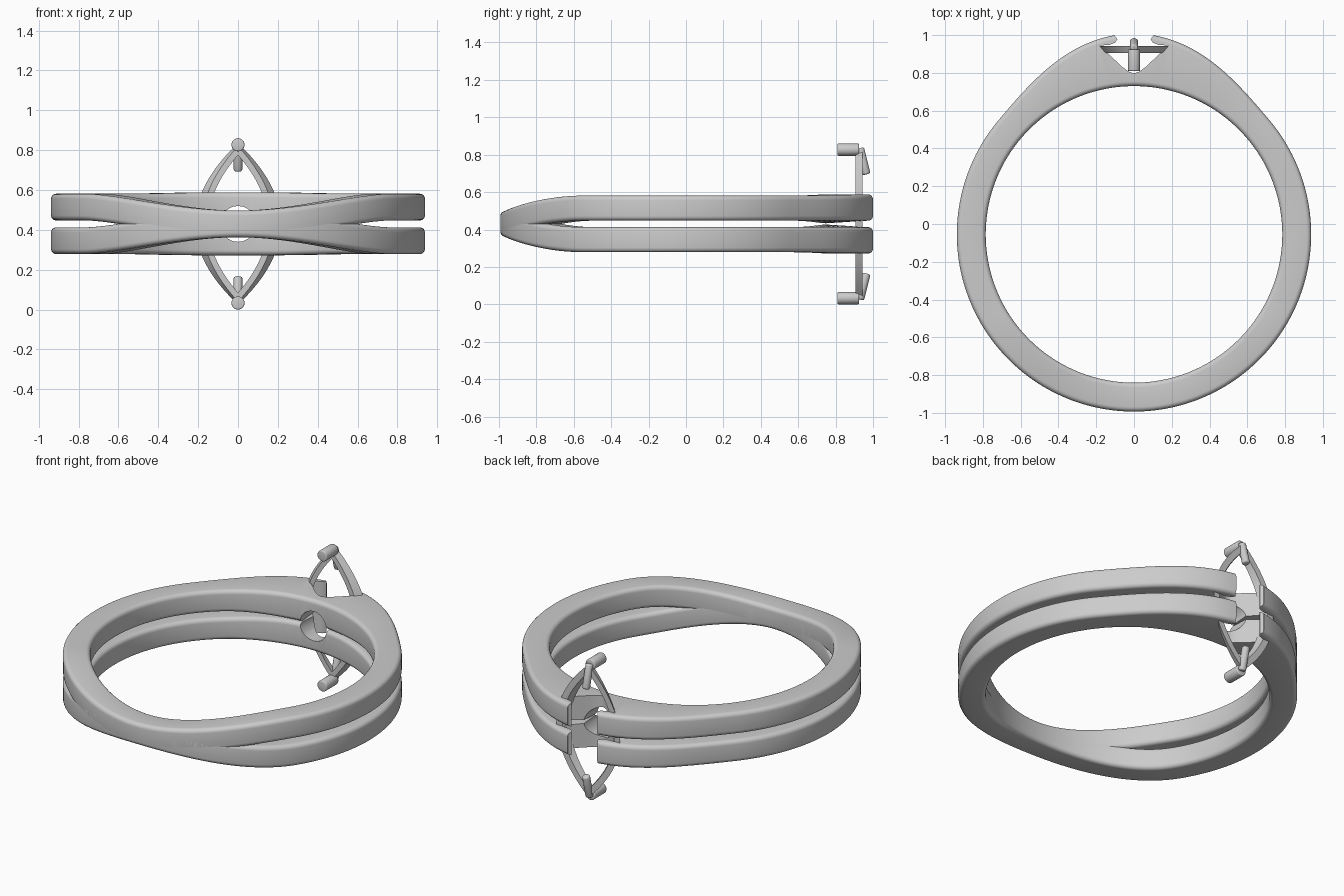
import bpy, bmesh, math
from mathutils import Vector

cube = bpy.data.objects.get("Cube")
if cube:
    bpy.data.objects.remove(cube, do_unlink=True)

MID = 0.43          # height of the mirror plane
CY = -0.055         # centre of the finger hole
INNER, OUTER = 0.785, 0.938

metal = bpy.data.materials.new("grey metal")
metal.use_nodes = True
grey = (0.6, 0.6, 0.6, 1)
metal.diffuse_color = grey
metal.node_tree.nodes["Principled BSDF"].inputs["Base Color"].default_value = grey


def finish(name, bm):
    bmesh.ops.recalc_face_normals(bm, faces=bm.faces)
    mesh = bpy.data.meshes.new(name)
    bm.to_mesh(mesh)
    bm.free()
    obj = bpy.data.objects.new(name, mesh)
    bpy.context.collection.objects.link(obj)
    mesh.materials.append(metal)
    return obj


def activate(obj):
    bpy.ops.object.select_all(action='DESELECT')
    obj.select_set(True)
    bpy.context.view_layer.objects.active = obj


def smooth(obj):
    activate(obj)
    bpy.ops.object.shade_smooth_by_angle(angle=math.radians(35))


def loft(name, rings):
    """Closed skin over rings that join end to end."""
    bm = bmesh.new()
    loops = [[bm.verts.new(p) for p in ring] for ring in rings]
    for i, a in enumerate(loops):
        b = loops[(i + 1) % len(loops)]
        for j in range(len(a)):
            k = (j + 1) % len(a)
            bm.faces.new((a[j], a[k], b[k], b[j]))
    return finish(name, bm)


def rod(name, a, b, radius, bevel=0.006):
    a, b = Vector(a), Vector(b)
    bm = bmesh.new()
    bmesh.ops.create_cone(bm, cap_ends=True, segments=24, radius1=radius,
                          radius2=radius, depth=(b - a).length)
    rims = [e for e in bm.edges if abs(e.verts[0].co.z - e.verts[1].co.z) < 1e-5]
    if bevel:
        bmesh.ops.bevel(bm, geom=rims, offset=bevel, segments=3, affect='EDGES', profile=0.5)
    bm.transform((b - a).to_track_quat('Z', 'Y').to_matrix().to_4x4())
    bmesh.ops.translate(bm, verts=bm.verts, vec=(a + b) / 2)
    return finish(name, bm)


def ease(t):
    t = max(0, min(1, t))
    return t * t * (3 - 2 * t)


def band_section(angle, side):
    """Rounded rectangle section; angle is measured from the back."""
    deg = abs(math.degrees(angle))
    swell = math.cos(math.radians(deg * 1.8)) ** 2 if deg < 50 else 0
    r0, r1 = INNER, OUTER + 0.125 * swell
    split = ease((180 - deg) / 58)            # bands merge at the front
    near = ease((40 - deg) / 30)              # gap closes around the hole
    low = 0.0845 * split - 0.067
    high = 0.0845 * split + 0.067 + 0.006 * near
    low_in = low - 0.014 * near
    rad = 0.025
    pts = []
    corners = ((r1, high, 0), (r0, high, 90), (r0, low_in, 180), (r1, low, 270))
    for r, z, start in corners:
        sr = 1 if r == r1 else -1
        sz = 1 if z == high else -1
        for i in range(6):
            a = math.radians(start + 18 * i)
            rr = r - sr * rad + rad * math.cos(a)
            zz = z - sz * rad + rad * math.sin(a)
            pts.append((rr * math.sin(angle), CY + rr * math.cos(angle), MID + side * zz))
    return pts


# Cutters: notch for the setting and the round hole under it
half = [(0.10, 1.2), (0.10, 0.995), (0.088, 0.978), (0.10, 0.96), (0.13, 0.948),
        (0.18, 0.945), (0.14, 0.905), (0.06, 0.83), (0.025, 0.805)]
outline = half + [(0, 0.798)] + [(-x, y) for x, y in reversed(half)]
bm = bmesh.new()
face = bm.faces.new([bm.verts.new((x, y, 0)) for x, y in outline])
ext = bmesh.ops.extrude_face_region(bm, geom=[face])["geom"]
bmesh.ops.translate(bm, verts=[v for v in ext if isinstance(v, bmesh.types.BMVert)], vec=(0, 0, 1))
notch = finish("notch_cutter", bm)
hole = rod("hole_cutter", (0, 0.6, MID), (0, 1.1, MID), 0.09, 0)

# Two bands that join at the front
STEPS = 180
for name, side in (("upper_band", 1), ("lower_band", -1)):
    band = loft(name, [band_section(math.tau * (i + 0.5) / STEPS - math.pi, side)
                       for i in range(STEPS)])
    activate(band)
    for cutter in (notch, hole):
        mod = band.modifiers.new("cut", 'BOOLEAN')
        mod.operation = 'DIFFERENCE'
        mod.solver = 'EXACT'
        mod.object = cutter
        bpy.ops.object.modifier_apply(modifier=mod.name)
    smooth(band)
for cutter in (notch, hole):
    bpy.data.objects.remove(cutter, do_unlink=True)


# Pointed oval frame of the setting
def pointed_oval(width, length, y, n=24):
    ring = []
    for sign in (1, -1):
        for i in range(n):
            s = sign * (2 * i / n - 1)
            ring.append((sign * width * (1 - s * s), y, MID + length * s))
    return ring


frame = loft("setting_frame", [pointed_oval(0.215, 0.405, 0.943), pointed_oval(0.18, 0.39, 0.905),
                               pointed_oval(0.15, 0.345, 0.905), pointed_oval(0.175, 0.355, 0.943)])
smooth(frame)

# Pegs and inward-leaning prongs at both points
for name, side in (("upper", 1), ("lower", -1)):
    smooth(rod(name + "_peg", (0, 0.81, MID + side * 0.397), (0, 0.925, MID + side * 0.397), 0.033))
    smooth(rod(name + "_prong", (0, 0.93, MID + side * 0.405),
               (0, 0.965, MID + side * 0.265), 0.022, 0.01))
